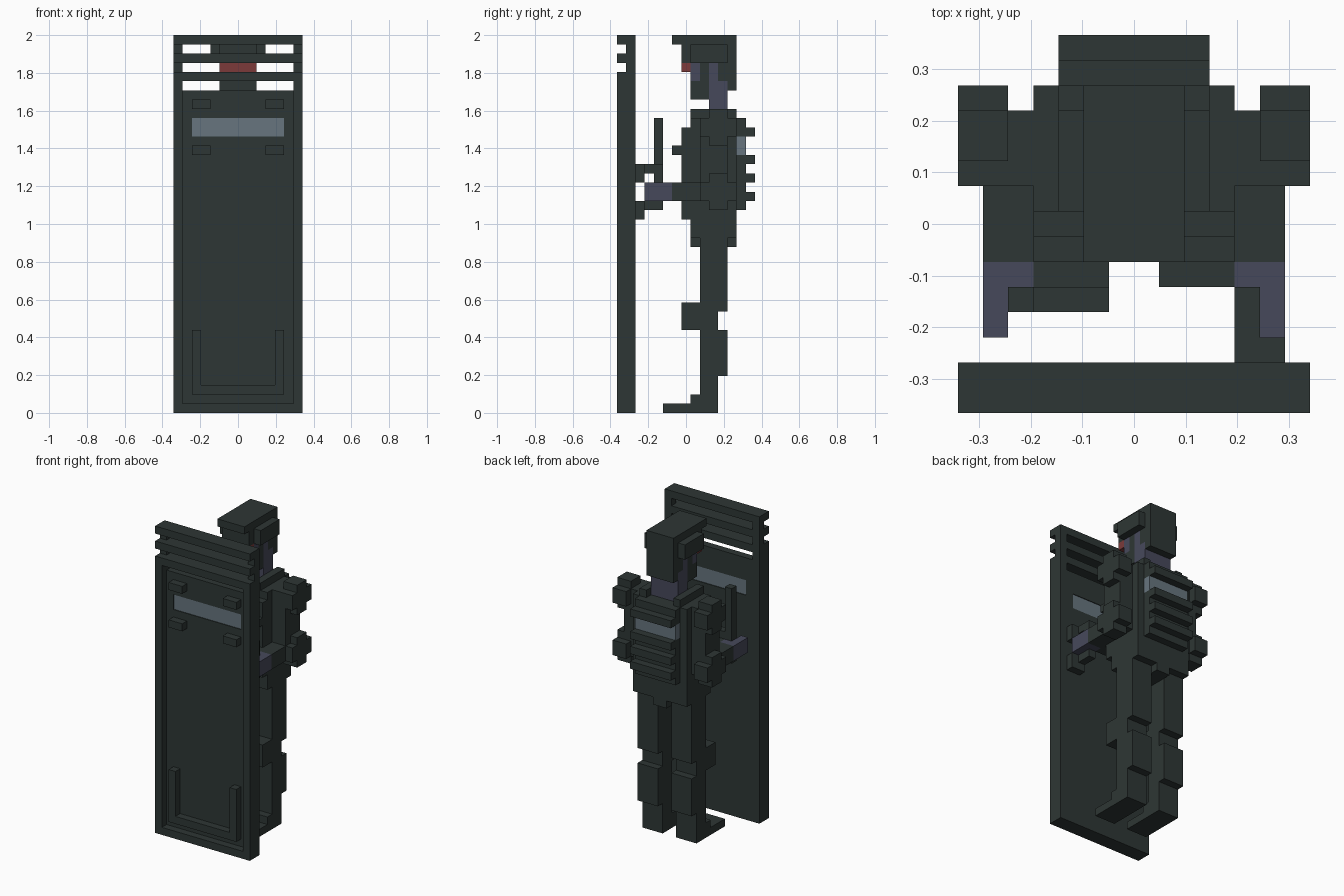
import bpy, bmesh
from mathutils import Vector

cube = bpy.data.objects.get("Cube")
if cube:
    bpy.data.objects.remove(cube, do_unlink=True)

U = 2 / 41  # size of one block; the figure is 41 blocks tall


def material(name, rgb):
    m = bpy.data.materials.new(name)
    m.use_nodes = True
    m.diffuse_color = (*rgb, 1)
    m.node_tree.nodes["Principled BSDF"].inputs["Base Color"].default_value = (*rgb, 1)
    return m


DARK = material("dark armour", (0.027, 0.037, 0.035))
CLOTH = material("slate cloth", (0.062, 0.066, 0.105))
GLASS = material("grey glass", (0.135, 0.178, 0.21))
RED = material("red lens", (0.2, 0.042, 0.042))


def blocks(name, mat, boxes, side=1):
    """One object from boxes (x0, x1, y0, y1, z0, z1) in blocks; side -1 flips x."""
    bm = bmesh.new()
    for x0, x1, y0, y1, z0, z1 in boxes:
        lo, hi = Vector((x0, y0 - 7.5, z0)), Vector((x1, y1 - 7.5, z1))
        mid, size = (lo + hi) / 2, hi - lo
        for v in bmesh.ops.create_cube(bm, size=1)["verts"]:
            p = mid + Vector(a * b for a, b in zip(v.co, size))
            v.co = Vector((p.x * side, p.y, p.z)) * U
    bmesh.ops.recalc_face_normals(bm, faces=bm.faces)
    me = bpy.data.meshes.new(name)
    bm.to_mesh(me)
    bm.free()
    me.materials.append(mat)
    ob = bpy.data.objects.new(name, me)
    bpy.context.collection.objects.link(ob)
    return ob


def pair(name, mat, boxes):
    for label, side in (("left", 1), ("right", -1)):
        blocks(f"{label}_{name}", mat, boxes, side)


# Shield: slotted back sheet with a window opening
blocks("shield_panel", DARK,
       [(-6, 6, 1, 2, 0, 30), (-6, -5, 1, 2, 30, 32), (5, 6, 1, 2, 30, 32),
        (-6, 6, 1, 2, 32, 35)]
       + [(-6, 6, 1, 2, z, z + 1) for z in (36, 38, 40)]
       + [(s, s + 1, 1, 2, 0, 41) for s in (-7, 6)])
# Raised rim and top slats
blocks("shield_frame", DARK,
       [(-6, 6, 0, 1, 0, 1)]
       + [(s, s + 1, 0, 1, 0, 36) for s in (-7, 6)]
       + [(-7, 7, 0, 1, z, z + 1) for z in (36, 38, 40)])
blocks("shield_window", GLASS, [(-5, 5, 1.1, 1.9, 30, 32)])
# Window clamps and lower U-shaped rib
blocks("shield_clamps", DARK,
       [(x, x + 2, 0, 1, z, z + 1) for x in (-5, 3) for z in (28, 33)])
blocks("shield_rib", DARK,
       [(-4, 4, 0, 1, 2, 3), (-5, -4, 0, 1, 2, 9), (4, 5, 0, 1, 2, 9)])
# Shield handle
blocks("shield_handle", DARK,
       [(4, 6, 2, 3, 25, 27), (4, 5, 3, 5, 26, 27), (4, 6, 2, 3, 21, 23),
        (4, 5, 3, 5, 22, 23), (4, 5, 4, 5, 23, 26)])

# Baton with crossbar in the right hand
blocks("baton", DARK, [(-5, -4, 4, 5, 22, 32), (-4, -1, 4, 5, 25, 26)])

# Head
blocks("helmet", DARK,
       [(-2, 2, 7, 13, 38, 41), (-2, 2, 6, 7, 40, 41), (-2, 2, 12, 13, 35, 38),
        (-2, 2, 11, 12, 36, 38), (-2, 2, 9, 10, 36, 38)])
pair("ear_guard", DARK, [(2, 3, 8, 12, 38, 40)])
blocks("face", CLOTH, [(-2, 2, 10, 11, 35, 38), (-2, 2, 11, 12, 35, 36),
                       (-2, 2, 8, 9, 36, 38)])
blocks("neck", CLOTH, [(-2, 2, 10, 12, 32, 35)])
blocks("goggles", RED, [(-2, 2, 7, 8, 37, 38)])
blocks("mask", DARK, [(-2, 2, 8, 10, 34, 36), (-1, 1, 8, 9, 36, 37)])

# Torso, chest plate and hips
blocks("torso", DARK, [(-4, 4, 8, 13, 19, 32), (-1, 1, 8, 13, 18, 19)])
blocks("chest_plate", DARK, [(-4, 4, 7, 8, 21, 31)])
pair("shoulder_strap", DARK, [(2, 3, 8, 13, 32, 33)])
pair("chest_pouch", DARK, [(1, 4, 6, 7, 28, 29), (1, 4, 5, 7, 23, 25)])

# Backpack with a glass band and ribs
blocks("backpack", DARK, [(-3, 3, 13, 14, 22, 28), (-3, 3, 13, 14, 30, 32)]
       + [(-3, 3, 14, 15, z, z + 1) for z in (23, 25, 27, 30)])
blocks("backpack_glass", GLASS, [(-3, 3, 13, 14, 28, 30)])

# Arms with shoulder and elbow pads
pair("arm", DARK, [(4, 6, 9, 12, 23, 32), (4, 6, 6, 9, 23, 25)])
pair("hand", CLOTH, [(4, 6, 5, 6, 23, 25), (5, 6, 3, 5, 23, 25)])
pair("shoulder_pad", DARK, [(5, 7, 10, 12, 29, 33), (5, 7, 9, 13, 30, 32)])
pair("elbow_pad", DARK, [(5, 7, 10, 12, 22, 26), (5, 7, 9, 13, 23, 25)])

# Legs, knee pads and boots
pair("leg", DARK, [(1, 4, 9, 12, 11, 19), (1, 4, 9, 11, 9, 11),
                   (1, 4, 9, 12, 4, 9), (1, 4, 9, 11, 1, 4)])
pair("knee_pad", DARK, [(1, 4, 7, 9, 9, 12)])
pair("boot", DARK, [(1, 4, 5, 11, 0, 1), (1, 4, 8, 9, 1, 2)])
